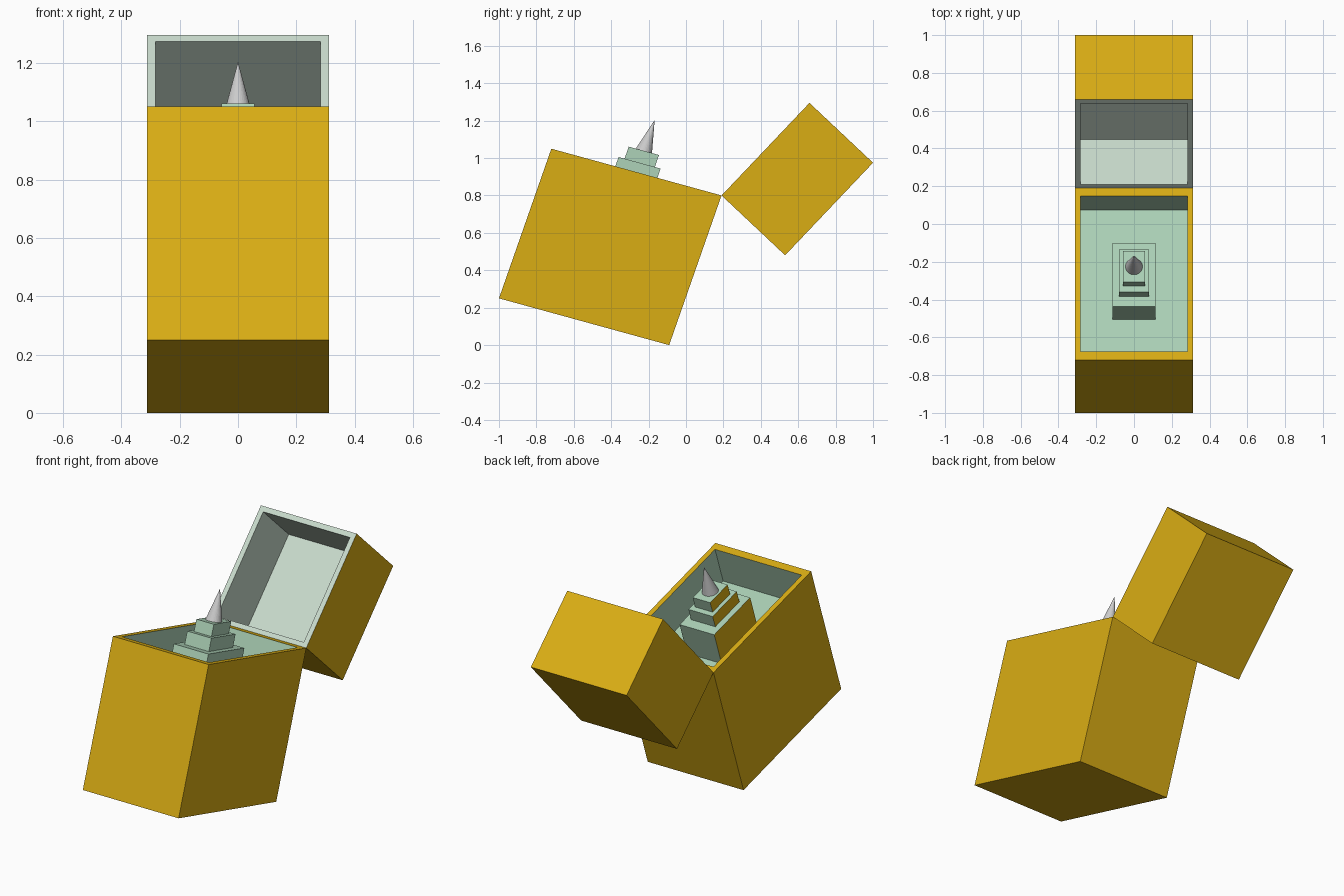
import bpy, bmesh
from mathutils import Matrix

if "Cube" in bpy.data.objects:
    bpy.data.objects.remove(bpy.data.objects["Cube"])


def material(name, rgb):
    m = bpy.data.materials.new(name)
    m.diffuse_color = (*rgb, 1)
    m.use_nodes = True
    m.node_tree.nodes["Principled BSDF"].inputs["Base Color"].default_value = m.diffuse_color
    return m


gold = material("gold", (0.70, 0.42, 0.007))
green = material("soft_green", (0.42, 0.65, 0.48))
pale = material("pale_green", (0.58, 0.70, 0.60))


def frame(origin, u, v):
    """Leaning box frame: local x stays x, local y runs along u, local z along v (y, z pairs)."""
    return Matrix(((1, 0, 0, 0),
                   (0, u[0], v[0], origin[0]),
                   (0, u[1], v[1], origin[1]),
                   (0, 0, 0, 1)))


def finish(name, bm, matrix, mats):
    bm.transform(matrix)
    bmesh.ops.recalc_face_normals(bm, faces=bm.faces[:])
    me = bpy.data.meshes.new(name)
    bm.to_mesh(me)
    bm.free()
    for m in mats:
        me.materials.append(m)
    ob = bpy.data.objects.new(name, me)
    bpy.context.collection.objects.link(ob)
    return ob


def stack(name, matrix, rings, step_mats, mats, left_mat=None):
    """Skin rectangular rings (half width, y0, y1, z) and cap both ends."""
    bm = bmesh.new()
    loops = [[bm.verts.new(p) for p in ((-w, a, z), (w, a, z), (w, b, z), (-w, b, z))]
             for w, a, b, z in rings]
    bm.faces.new(loops[0])
    for lo, hi, mi in zip(loops, loops[1:], step_mats):
        for i in range(4):
            j = (i + 1) % 4
            f = bm.faces.new((lo[i], lo[j], hi[j], hi[i]))
            f.material_index = left_mat if (i == 3 and left_mat is not None) else mi
    bm.faces.new(loops[-1]).material_index = step_mats[-1]
    return finish(name, bm, matrix, mats)


W, WI = 0.3125, 0.283
body_frame = frame((-1, 0.25), (0.91, -0.25), (0.28, 0.80))
lid_frame = frame((0.53, 0.48), (0.47, 0.495), (-0.34, 0.32))

# hollow body with gold rim and green lining
stack("box_body", body_frame,
      [(W, 0, 1, 0), (W, 0, 1, 1), (WI, 0.05, 0.955, 1), (WI, 0.05, 0.955, 0.73)],
      [0, 0, 1], [gold, green])

# open lid with pale rim and lining
stack("box_lid", lid_frame,
      [(W, 0, 1, 0), (W, 0, 1, 1), (WI, 0.04, 0.955, 1), (WI, 0.04, 0.955, 0.30)],
      [0, 1, 1], [gold, pale])

# stepped pedestal, left sides gold
tiers = [(0.113, 0.319, 0.687, 0.73, 0.975),
         (0.079, 0.376, 0.623, 0.975, 1.062),
         (0.057, 0.411, 0.589, 1.062, 1.142)]
for n, (w, a, b, z0, z1) in enumerate(tiers, 1):
    stack(f"pedestal_tier_{n}", body_frame, [(w, a, b, z0), (w, a, b, z1)],
          [0], [green, gold], left_mat=1)

# pointed cone on top
bm = bmesh.new()
bmesh.ops.create_cone(bm, cap_ends=True, segments=32, radius1=0.045, radius2=0, depth=0.206)
bmesh.ops.remove_doubles(bm, verts=bm.verts[:], dist=1e-5)
place = Matrix.Translation((0, 0.5, 1.245)) @ Matrix.Diagonal((1, 1.06, 1, 1))
finish("cone_tip", bm, body_frame @ place, [])
